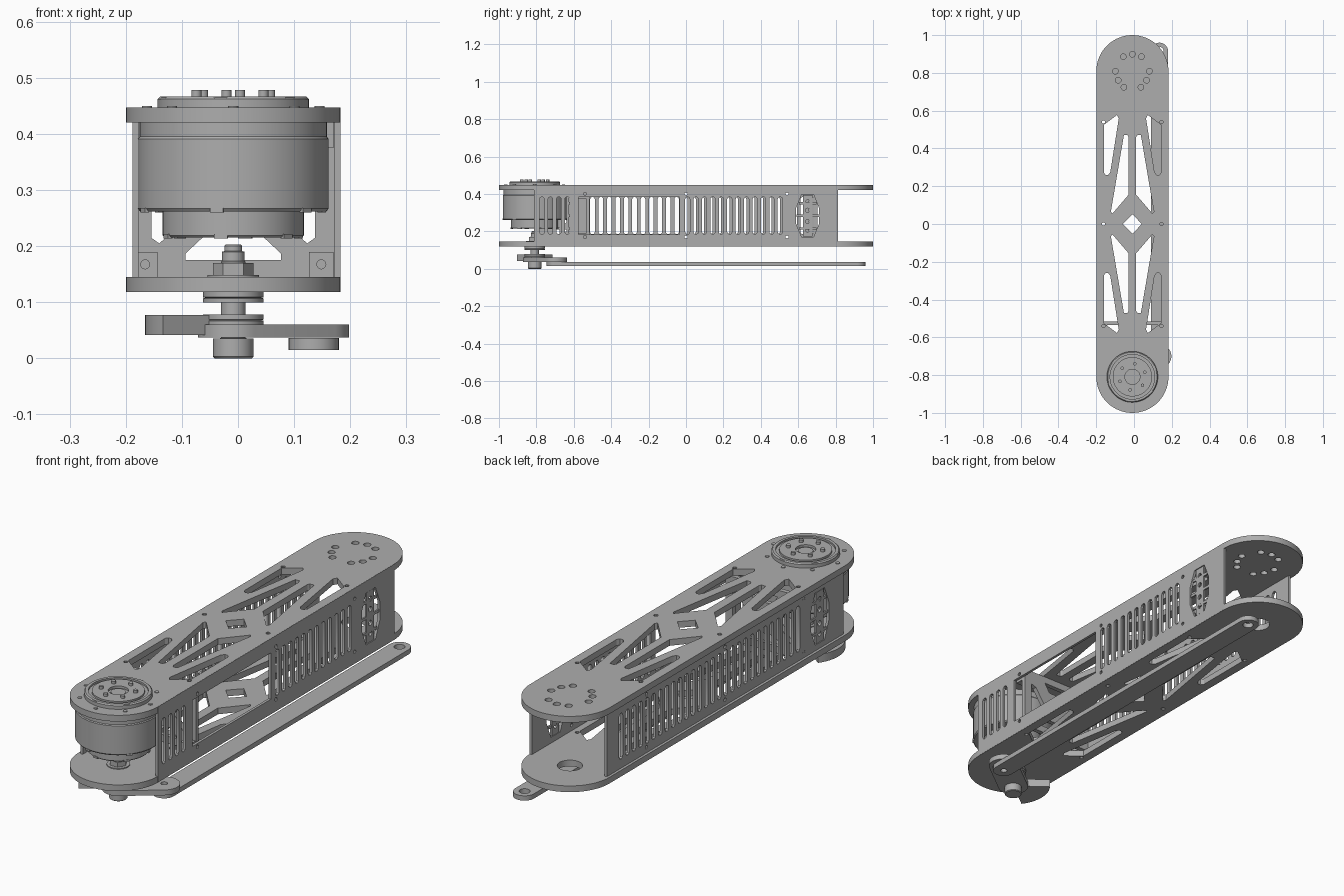
import bpy, bmesh
from math import sin, cos, pi, radians, hypot, atan2
from mathutils import Matrix, Vector

if "Cube" in bpy.data.objects:
    bpy.data.objects.remove(bpy.data.objects["Cube"], do_unlink=True)

grey = bpy.data.materials.new("machined grey")
grey.use_nodes = True
grey.diffuse_color = (0.42, 0.42, 0.42, 1)
grey.node_tree.nodes["Principled BSDF"].inputs["Base Color"].default_value = grey.diffuse_color

CX, HUB, R = -0.0085, -0.809, 0.191
FLAT = Matrix.Identity(4)
# sheet axes (u, v, thickness) for the walls and the bulkhead
WALL = Matrix(((0, 0, 1, 0), (1, 0, 0, 0), (0, 1, 0, 0), (0, 0, 0, 1)))
CROSS = Matrix(((1, 0, 0, 0), (0, 0, -1, 0), (0, 1, 0, 0), (0, 0, 0, 1)))


def finish(name, mesh, smooth=True):
    mesh.materials.clear()
    mesh.materials.append(grey)
    ob = bpy.data.objects.new(name, mesh)
    bpy.context.scene.collection.objects.link(ob)
    if smooth:
        bpy.ops.object.select_all(action='DESELECT')
        ob.select_set(True)
        bpy.context.view_layer.objects.active = ob
        bpy.ops.object.shade_smooth_by_angle(angle=radians(30))
    return ob


def sheet(name, loops, low, high, frame=FLAT):
    """Outline plus hole loops, filled and extruded between two levels."""
    cu = bpy.data.curves.new(name, 'CURVE')
    cu.dimensions, cu.fill_mode, cu.extrude = '2D', 'BOTH', (high - low) / 2
    for loop in loops:
        sp = cu.splines.new('POLY')
        sp.points.add(len(loop) - 1)
        for p, (u, v) in zip(sp.points, loop):
            p.co = (u, v, 0, 1)
        sp.use_cyclic_u = True
    tmp = bpy.data.objects.new("tmp", cu)
    bpy.context.scene.collection.objects.link(tmp)
    dg = bpy.context.evaluated_depsgraph_get()
    mesh = bpy.data.meshes.new_from_object(tmp.evaluated_get(dg))
    bpy.data.objects.remove(tmp)
    mesh.transform(frame @ Matrix.Translation((0, 0, (low + high) / 2)))
    bm = bmesh.new()
    bm.from_mesh(mesh)
    bmesh.ops.remove_doubles(bm, verts=bm.verts, dist=1e-5)
    bmesh.ops.recalc_face_normals(bm, faces=bm.faces)
    bm.to_mesh(mesh)
    bm.free()
    return finish(name, mesh)


def lathe(name, profile, x=CX, y=HUB, steps=64):
    """Closed (radius, height) profile spun about a vertical axis."""
    bm = bmesh.new()
    vs = [bm.verts.new((r, 0, z)) for r, z in profile]
    es = [bm.edges.new((vs[i], vs[(i + 1) % len(vs)])) for i in range(len(vs))]
    bmesh.ops.spin(bm, geom=vs + es, cent=(0, 0, 0), axis=(0, 0, 1), angle=2 * pi, steps=steps)
    bmesh.ops.remove_doubles(bm, verts=bm.verts, dist=1e-5)
    bmesh.ops.recalc_face_normals(bm, faces=bm.faces)
    bmesh.ops.translate(bm, verts=bm.verts, vec=(x, y, 0))
    mesh = bpy.data.meshes.new(name)
    bm.to_mesh(mesh)
    bm.free()
    return finish(name, mesh)


def disc(name, r, low, high, x=CX, y=HUB, steps=48):
    return lathe(name, [(0, low), (r, low), (r, high), (0, high)], x, y, steps)


def circle(u, v, r, n=16):
    return [(u + r * cos(2 * pi * i / n), v + r * sin(2 * pi * i / n)) for i in range(n)]


def rect(u0, u1, v0, v1):
    return [(u0, v0), (u1, v0), (u1, v1), (u0, v1)]


def capsule(a, b, ra, rb, n=16):
    """Tangent outline around two circles."""
    d = Vector(b) - Vector(a)
    t, k = atan2(d.y, d.x), math_acos((ra - rb) / d.length)
    arc = lambda c, r, s, e: [(c[0] + r * cos(s + (e - s) * i / n),
                               c[1] + r * sin(s + (e - s) * i / n)) for i in range(n + 1)]
    return arc(b, rb, t - k, t + k) + arc(a, ra, t + k, t + 2 * pi - k)


def math_acos(c):
    return atan2((1 - c * c) ** 0.5, c)


def mirror4(loop):
    return [[(CX + sx * u, sy * v) for u, v in loop] for sx in (1, -1) for sy in (1, -1)]


def slot(u):
    return capsule((u, 0.197), (u, 0.372), 0.0125, 0.0125, 5)


# Top and bottom plates with truss cut-outs
body = capsule((CX, HUB), (CX, -HUB), R, R, 32)
truss = mirror4([(.151, .525), (.082, .577), (.072, .56), (.117, .275), (.128, .26), (.143, .26), (.151, .272)])
truss += mirror4([(.045, .47), (.026, .47), (.02, .46), (.02, .155), (.106, .055), (.114, .065)])
truss.append([(CX, .052), (CX + .05, 0), (CX, -.052), (CX - .05, 0)])
truss += [circle(CX + s * .153, y, .009, 10) for s in (1, -1) for y in (-.54, 0, .54)]
joint = [circle(CX + s * u, -HUB + v, .015) for u, v in ((.048, .077), (.09, 0), (.075, -.048), (.045, -.085))
         for s in (1, -1)] + [circle(CX, -HUB + .09, .015)]
sheet("top_plate", [body] + truss + joint, .42, .447)
sheet("bottom_plate", [body] + truss + [circle(CX, -HUB, .05, 32)], .118, .145)

# Side walls: slotted vents, an access window and an eight-sided port
holes = [circle(y, z, .008, 10) for y in (0, .54, -.54) for z in (.17, .4)]


def port(y):
    return [(y + sy * a, .283 + sz * b) for sy, sz, order in ((1, 1, 1), (-1, 1, -1), (-1, -1, 1), (1, -1, -1))
            for a, b in ((.062, .04), (.032, .113))[::order]]


side = rect(-.812, .812, .119, .4465)
window = rect(-.575, -.035, .184, .385)
sheet("left_wall", [side, window, port(.65)] + holes + [slot(-.77 + .045 * i) for i in range(4)]
      + [slot(.008 + .045 * i) for i in range(12)], .1715, .183, WALL)
sheet("right_wall", [rect(-.812, .812, .14, .425), port(-.65)] + holes
      + [slot(-.5 + .045 * i) for i in range(28)], -.188, -.177, WALL)

# Grilles inside the ports
for name, y, x in (("left", .65, .172), ("right", -.65, -.187)):
    sheet(name + "_port_strip", [rect(y - .025, y + .025, .172, .394)]
          + [circle(y, .283 + d, .011) for d in (-.075, -.03, .03, .075)], x, x + .009, WALL)
    for i, z in enumerate((.215, .283, .351)):
        w = .06 if i == 1 else .047
        sheet(name + "_port_bar_%d" % i, [rect(y - w, y + w, z - .006, z + .006)], x + .001, x + .008, WALL)

# Cross bulkhead behind the motor, with corner brackets
openings = [[(CX - .085, .175), (CX + .085, .175), (CX + .085, .187), (CX + .055, .215), (CX - .055, .215), (CX - .085, .187)],
            [(CX - .07, .39), (CX + .07, .39), (CX + .045, .35), (CX - .045, .35)]]
openings += [[(CX + s * u, v) for u, v in ((.12, .215), (.132, .205), (.146, .215), (.146, .36), (.12, .35), (.075, .283))]
             for s in (1, -1)]
sheet("bulkhead", [rect(-.178, .172, .145, .42)] + openings, .515, .535, CROSS)
for s in (1, -1):
    for z in (.145, .375):
        u = CX + s * .157
        sheet("corner_bracket", [rect(u - .022, u + .022, z, z + .045), circle(u, z + .0225, .008)],
              .535, .575, CROSS)

# Motor: housing, stepped lower cap, rotor face and bolts
lathe("motor_housing", [(0, .215), (.122, .215), (.126, .219), (.126, .262), (.166, .262), (.17, .267), (.17, .391),
                        (.167, .395), (.167, .42), (0, .42)])
lathe("rotor_face", [(.04, .445), (.135, .445), (.135, .462), (.13, .467), (.118, .467), (.118, .459),
                     (.104, .459), (.104, .467), (.04, .467)])
disc("rotor_centre", .042, .44, .457)
disc("rotor_pin", .03, .455, .461)
for i in range(6):
    a = i * pi / 3 + .35
    disc("rotor_bolt", .009, .466, .478, CX + .07 * cos(a), HUB + .07 * sin(a), 16)
    for name, r, z in (("housing_tab", .168, .26), ("cap_tab", .124, .214), ("rotor_tab", .128, .459)):
        bpy.ops.mesh.primitive_cube_add(size=1, location=(CX + r * cos(a), HUB + r * sin(a), z + .004), rotation=(0, 0, a))
        tab = bpy.context.object
        tab.name, tab.scale = name, (.008, .024, .008)
        tab.data.materials.append(grey)
for i in range(8):
    a = i * pi / 4
    disc("plate_screw", .009, .44, .4495, CX + .154 * cos(a), HUB + .154 * sin(a), 12)

# Output shaft, bearings and nut
lathe("shaft", [(0, 0), (.033, 0), (.036, .003), (.036, .035), (.022, .036), (.022, .172), (.02, .174), (.02, .19),
                (.016, .191), (.016, .2), (.013, .203), (0, .203)], steps=40)
lathe("bearings_lower", [(0, .06), (.054, .06), (.054, .067), (.05, .068), (.054, .069), (.054, .078), (0, .078)])
lathe("bearings_upper", [(0, .1), (.054, .1), (.054, .107), (.05, .108), (.054, .109), (.054, .12), (0, .12)])
disc("washer", .046, .145, .149)
disc("shaft_nut", .036, .149, .17, steps=6)

# Crank, counterweight and long link
PIN, TIP = (.135, -.7), (.135, .915)
sheet("crank", [capsule((CX, HUB), PIN, .063, .063), circle(*PIN, .014)], .037, .06)
arc = [radians(143 + 74 * i / 12) for i in range(13)]
sheet("counterweight", [[(CX + .157 * cos(a), HUB + .157 * sin(a)) for a in arc]
                        + [(CX + .05 * cos(a), HUB + .05 * sin(a)) for a in reversed(arc)]], .042, .077)
sheet("link_rod", [capsule(PIN, TIP, .045, .045), circle(*PIN, .014), circle(*TIP, .022, 24)], .015, .036)
